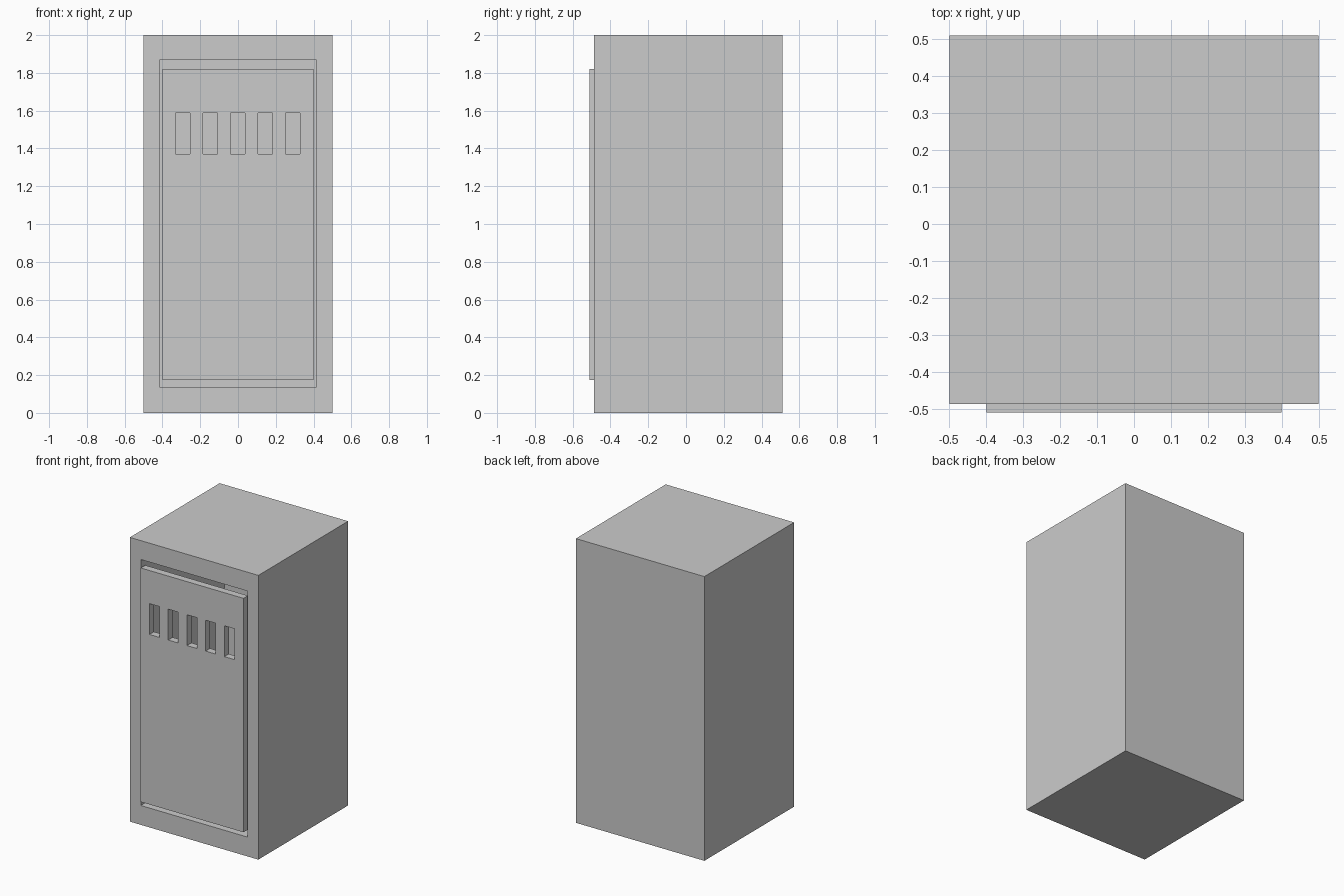
import bpy, bmesh
from mathutils import Vector

if "Cube" in bpy.data.objects:
    bpy.data.objects.remove(bpy.data.objects["Cube"])


def box(name, *ranges):
    """Boxes given as (low corner, high corner), all in one mesh object."""
    bm = bmesh.new()
    for lo, hi in ranges:
        lo, hi = Vector(lo), Vector(hi)
        verts = bmesh.ops.create_cube(bm, size=1)["verts"]
        bmesh.ops.scale(bm, vec=hi - lo, verts=verts)
        bmesh.ops.translate(bm, vec=(lo + hi) / 2, verts=verts)
    mesh = bpy.data.meshes.new(name)
    bm.to_mesh(mesh)
    bm.free()
    obj = bpy.data.objects.new(name, mesh)
    bpy.context.collection.objects.link(obj)
    return obj


def cut(obj, cutter):
    mod = obj.modifiers.new("cut", "BOOLEAN")
    mod.operation = "DIFFERENCE"
    mod.solver = "EXACT"
    mod.object = cutter
    cutter.hide_render = True
    cutter.hide_set(True)


# Hollow cabinet, open at the front
cabinet = box("cabinet", ((-0.5, -0.488, 0), (0.5, 0.51, 2)))
cut(cabinet, box("cabinet_cutter", ((-0.415, -0.6, 0.136), (0.415, 0.44, 1.867))))

# Door panel standing slightly proud of the opening
door = box("door", ((-0.4, -0.51, 0.174), (0.4, -0.46, 1.82)))

# Row of five vent slots through the door
slots = []
for i in range(5):
    x = -0.0015 + (i - 2) * 0.1457
    slots.append(((x - 0.039, -0.6, 1.37), (x + 0.039, -0.4, 1.587)))
cut(door, box("slot_cutter", *slots))
